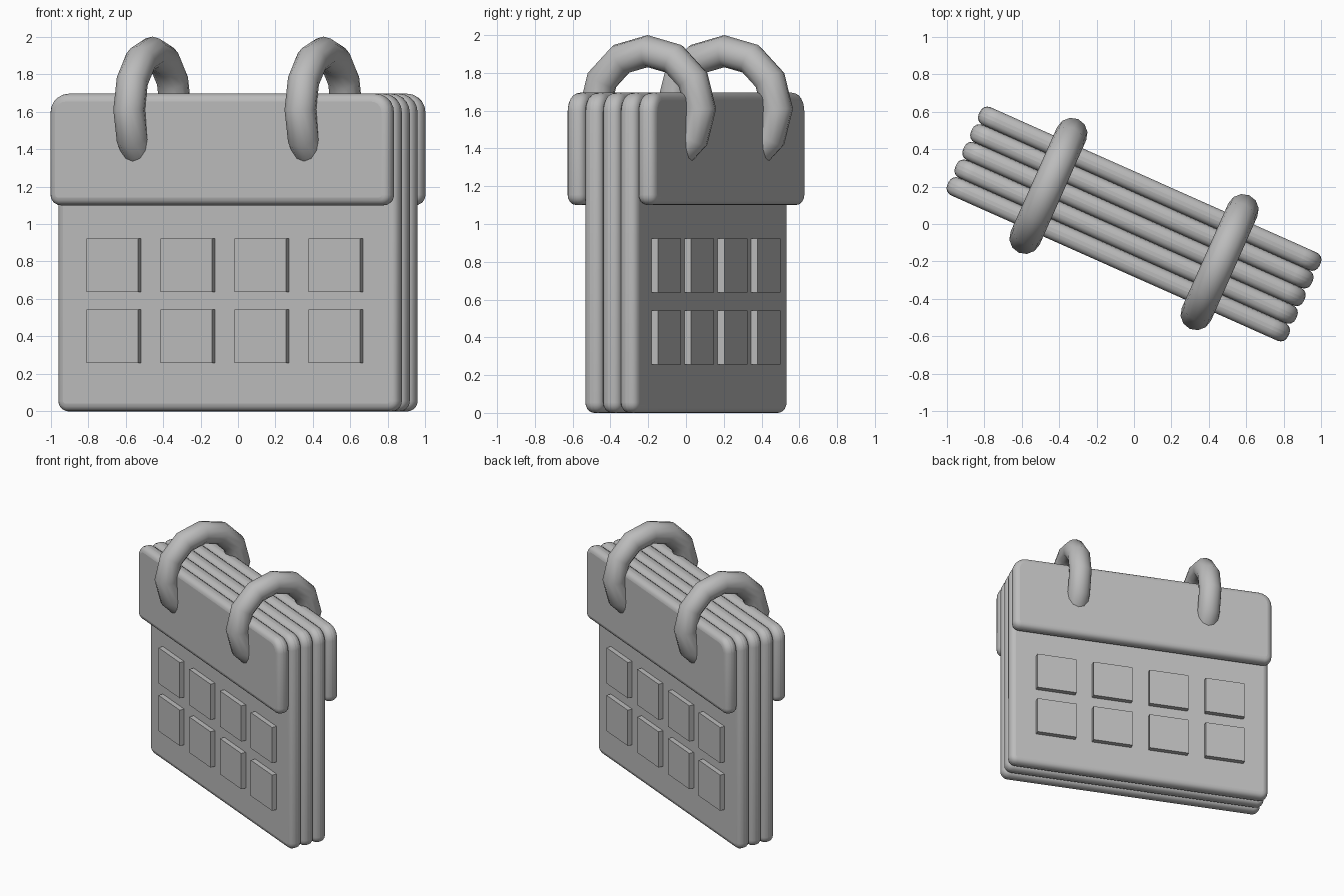
import bpy, bmesh
from math import radians, sin, cos, pi
from mathutils import Matrix

cube = bpy.data.objects.get("Cube")
if cube:
    bpy.data.objects.remove(cube, do_unlink=True)

TURN = Matrix.Rotation(radians(-24), 4, 'Z')
HALF_WIDTH, TOP, LAYER = 0.995, 1.695, 0.103

grey = bpy.data.materials.new("light grey")
grey.use_nodes = True
colour = (0.5, 0.5, 0.5, 1)
grey.diffuse_color = colour
grey.node_tree.nodes["Principled BSDF"].inputs["Base Color"].default_value = colour


def finish(obj, name, smooth=True):
    """Name, colour and turn a part into the calendar's stance."""
    obj.name = name
    obj.data.materials.append(grey)
    obj.matrix_world = TURN @ obj.matrix_world
    bpy.ops.object.select_all(action='DESELECT')
    obj.select_set(True)
    bpy.context.view_layer.objects.active = obj
    if smooth:
        bpy.ops.object.shade_smooth_by_angle(angle=radians(40))


def sheet(name, y, bottom):
    """Thick upright slab with rounded corners and soft rims."""
    outline = []
    corners = [(1, bottom, 1, 0.055, -90), (1, TOP, -1, 0.1, 0),
               (-1, TOP, -1, 0.1, 90), (-1, bottom, 1, 0.055, 180)]
    for side, z, up, r, start in corners:
        for i in range(6):
            a = radians(start + 18 * i)
            outline.append((side * (HALF_WIDTH - r) + r * cos(a), z + up * r + r * sin(a)))
    bm = bmesh.new()
    face = bm.faces.new([bm.verts.new((x, y - LAYER / 2, z)) for x, z in outline])
    side = bmesh.ops.extrude_face_region(bm, geom=[face])
    moved = [v for v in side["geom"] if isinstance(v, bmesh.types.BMVert)]
    bmesh.ops.translate(bm, verts=moved, vec=(0, LAYER, 0))
    bmesh.ops.recalc_face_normals(bm, faces=bm.faces)
    mesh = bpy.data.meshes.new(name)
    bm.to_mesh(mesh)
    bm.free()
    obj = bpy.data.objects.new(name, mesh)
    bpy.context.collection.objects.link(obj)
    bevel = obj.modifiers.new("soft rim", 'BEVEL')
    bevel.width, bevel.segments = 0.042, 4
    bevel.limit_method, bevel.angle_limit = 'ANGLE', radians(40)
    finish(obj, name)


# Three full pages between two short covers
for i, name in enumerate(("front_page", "middle_page", "back_page")):
    sheet(name, (i - 1) * LAYER, 0)
sheet("front_cover", -2 * LAYER, 1.1)
sheet("back_cover", 2 * LAYER, 1.1)

# Raised day squares on both faces
for face, y in (("front", -1), ("back", 1)):
    for row, z in enumerate((0.4, 0.78)):
        for col in range(4):
            x = (col - 1.5) * 0.432
            bpy.ops.mesh.primitive_cube_add(size=1, location=(x, y * 1.5 * LAYER, z))
            obj = bpy.context.object
            obj.scale = (0.3, 0.076, 0.285)
            bpy.context.view_layer.update()
            finish(obj, f"{face}_day_{row}_{col}", smooth=False)

# Binding rings
for name, x in (("left_ring", 0.5), ("right_ring", -0.5)):
    bpy.ops.mesh.primitive_torus_add(
        major_segments=12, minor_segments=12, major_radius=0.305, minor_radius=0.085,
        location=(x, 0, 1.61), rotation=(0, pi / 2, 0))
    bpy.context.view_layer.update()
    finish(bpy.context.object, name)
